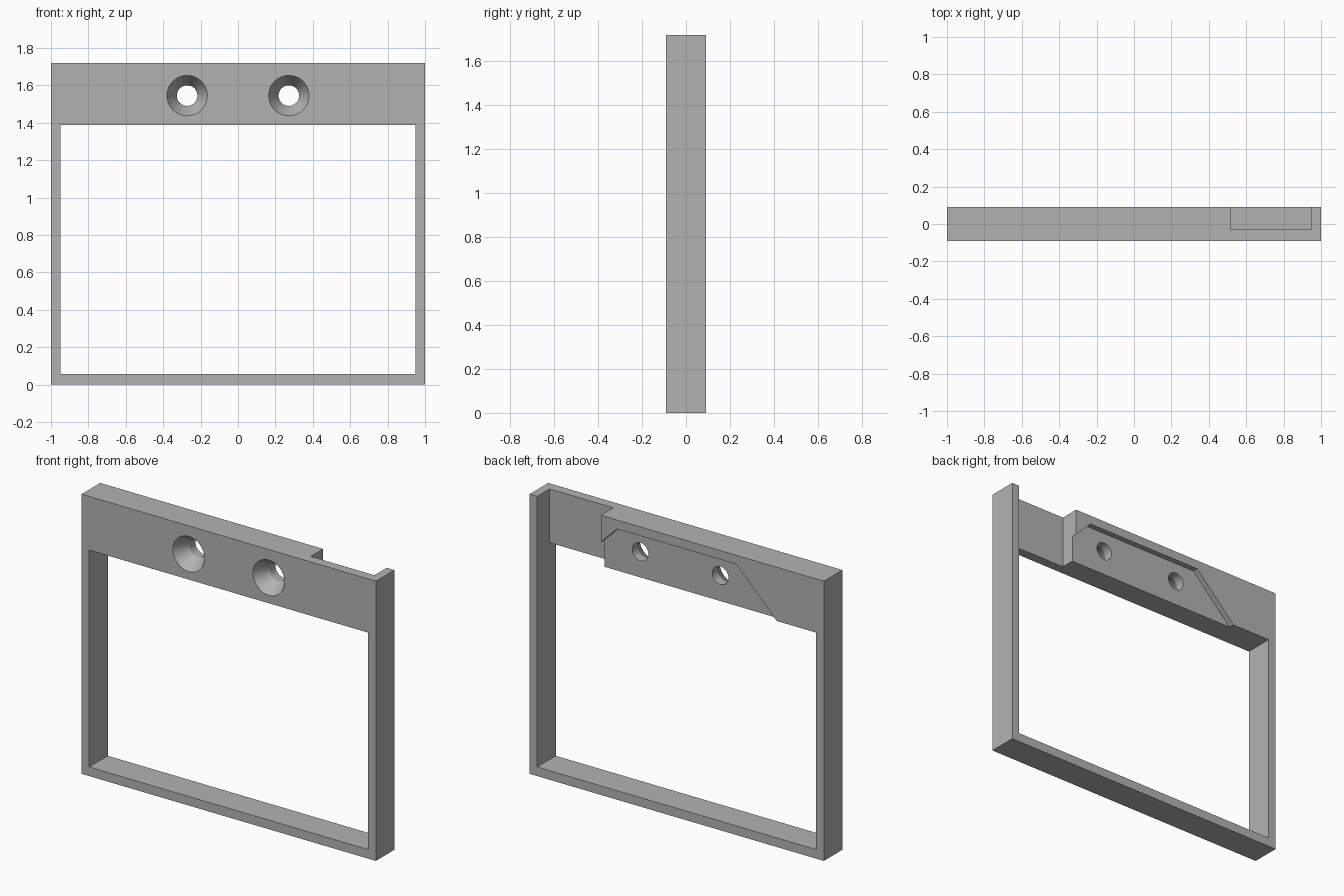
import bpy
import bmesh
import math

W, D, H = 1.0, 0.09, 1.718            # half width, half depth, height
INNER, SILL, LINTEL = 0.948, 0.056, 1.388
HOLE_X, HOLE_Z = 0.272, 1.545

old = bpy.data.objects.get("Cube")
if old:
    bpy.data.objects.remove(old, do_unlink=True)

grey = bpy.data.materials.new("plain grey")
grey.use_nodes = True
grey.diffuse_color = (0.45, 0.45, 0.45, 1)
grey.node_tree.nodes["Principled BSDF"].inputs["Base Color"].default_value = (0.45, 0.45, 0.45, 1)


def finish(name, bm):
    bmesh.ops.recalc_face_normals(bm, faces=bm.faces)
    mesh = bpy.data.meshes.new(name)
    bm.to_mesh(mesh)
    bm.free()
    mesh.materials.append(grey)
    obj = bpy.data.objects.new(name, mesh)
    bpy.context.collection.objects.link(obj)
    return obj


def prism(name, outline, y0, y1):
    """Extrude an outline in the x-z plane from y0 to y1."""
    bm = bmesh.new()
    face = bm.faces.new([bm.verts.new((x, y0, z)) for x, z in outline])
    extruded = bmesh.ops.extrude_face_region(bm, geom=[face])["geom"]
    moved = [v for v in extruded if isinstance(v, bmesh.types.BMVert)]
    bmesh.ops.translate(bm, verts=moved, vec=(0, y1 - y0, 0))
    return finish(name, bm)


def box(name, x0, x1, y0, y1, z0, z1):
    return prism(name, [(x0, z0), (x1, z0), (x1, z1), (x0, z1)], y0, y1)


def screw_cutter(name, cx, profile, sides=48):
    """Round cutter along y from (radius, y) pairs."""
    bm = bmesh.new()
    rings = []
    for r, y in profile:
        angles = [2 * math.pi * i / sides for i in range(sides)]
        rings.append([bm.verts.new((cx + r * math.cos(a), y, HOLE_Z + r * math.sin(a)))
                      for a in angles])
    for a, b in zip(rings, rings[1:]):
        for i in range(sides):
            j = (i + 1) % sides
            bm.faces.new((a[i], a[j], b[j], b[i]))
    bm.faces.new(rings[0])
    bm.faces.new(rings[-1])
    return finish(name, bm)


def cut(target, cutter):
    mod = target.modifiers.new("cut", 'BOOLEAN')
    mod.operation = 'DIFFERENCE'
    mod.solver = 'EXACT'
    mod.object = cutter
    bpy.context.view_layer.objects.active = target
    bpy.ops.object.modifier_apply(modifier=mod.name)
    bpy.data.objects.remove(cutter, do_unlink=True)


# Solid plate, then the large window
frame = box("mounting_frame", -W, W, -D, D, 0, H)
cut(frame, box("window_cutter", -INNER, INNER, -0.3, 0.3, SILL, LINTEL))

# Notch in the back of the header, beside the left post
cut(frame, box("notch_cutter", 0.515, INNER, -0.03, 0.3, 1.2, 2.0))

# Shallow recess in the back, sloping sides, open at the bottom
recess = [(-0.68, LINTEL), (-0.68, 1.3), (0.68, 1.3), (0.68, LINTEL),
          (0.405, 1.663), (-0.405, 1.663)]
cut(frame, prism("recess_cutter", recess, 0.055, 0.3))

# Countersunk screw holes
for side in (-1, 1):
    cut(frame, screw_cutter("screw_cutter", side * HOLE_X,
                            [(0.114, -0.1), (0.055, 0.0), (0.055, 0.3)]))

# Smooth the round holes, keep the edges crisp
bpy.ops.object.select_all(action='DESELECT')
frame.select_set(True)
bpy.context.view_layer.objects.active = frame
bpy.ops.object.shade_smooth_by_angle(angle=math.radians(25))
